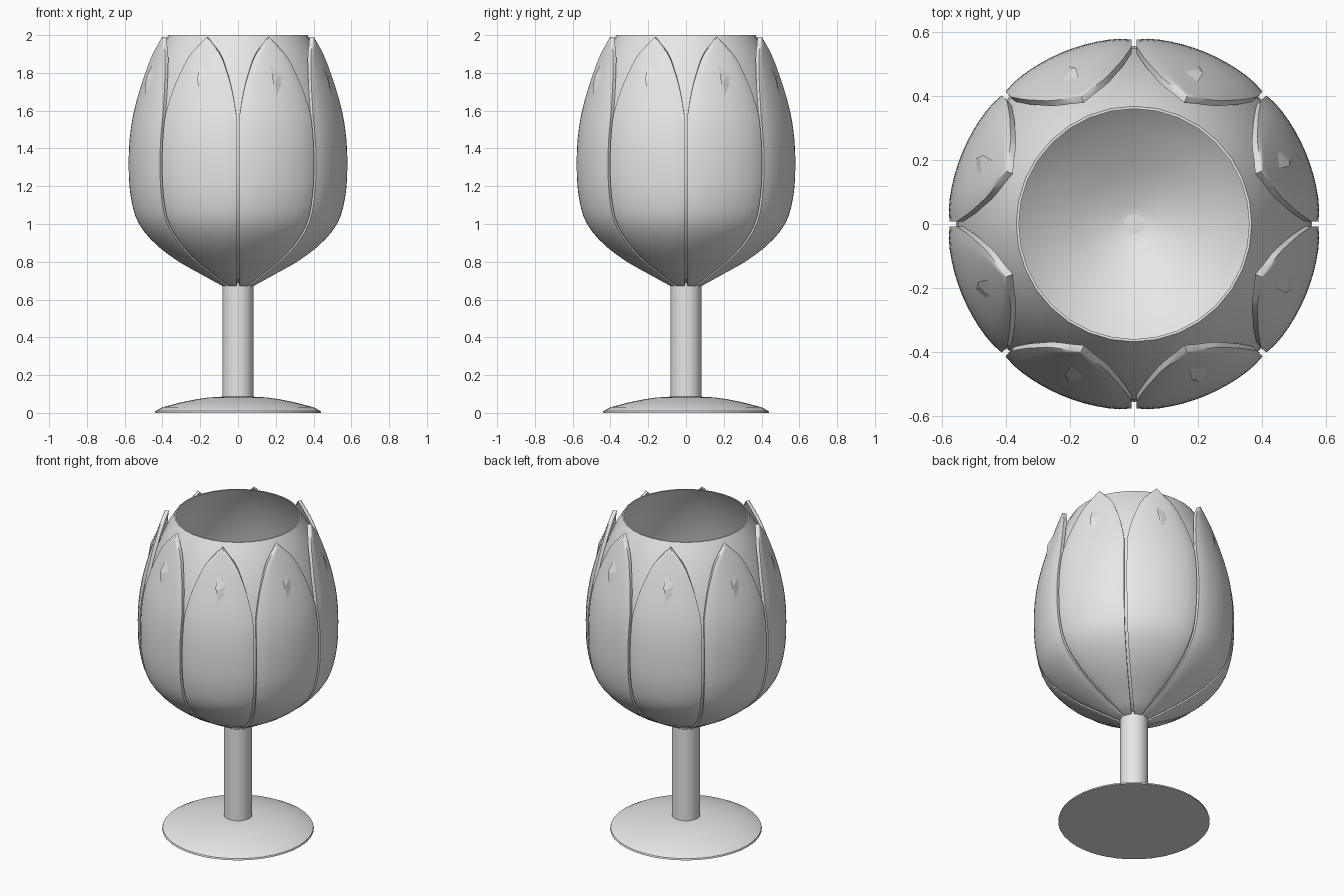
import bpy, bmesh, math
from mathutils import Matrix, Vector

cube = bpy.data.objects.get("Cube")
if cube:
    bpy.data.objects.remove(cube)

grey = bpy.data.materials.new("pale_grey")
grey.use_nodes = True
grey.diffuse_color = (0.8, 0.8, 0.8, 1)
grey.node_tree.nodes["Principled BSDF"].inputs["Base Color"].default_value = (0.8, 0.8, 0.8, 1)


def finish(name, bm, angle=40):
    bmesh.ops.remove_doubles(bm, verts=bm.verts, dist=0.0005)
    bmesh.ops.recalc_face_normals(bm, faces=bm.faces)
    mesh = bpy.data.meshes.new(name)
    bm.to_mesh(mesh)
    bm.free()
    mesh.materials.append(grey)
    obj = bpy.data.objects.new(name, mesh)
    bpy.context.collection.objects.link(obj)
    bpy.ops.object.select_all(action="DESELECT")
    obj.select_set(True)
    bpy.context.view_layer.objects.active = obj
    bpy.ops.object.shade_smooth_by_angle(angle=math.radians(angle))
    return obj


def lathe(name, profile, steps=32):
    """Spin a (radius, height) profile around the z axis."""
    bm = bmesh.new()
    verts = [bm.verts.new((r, 0, z)) for r, z in profile]
    edges = [bm.edges.new(pair) for pair in zip(verts, verts[1:])]
    bmesh.ops.spin(bm, geom=verts + edges, cent=(0, 0, 0), axis=(0, 0, 1),
                   angle=math.tau, steps=steps)
    return finish(name, bm)


def sample(table, z):
    """Smooth interpolation of a (height, value) table."""
    n = len(table)
    i = max(k for k in range(n - 1) if k == 0 or table[k][0] <= z)
    (z0, a), (z1, b) = table[i], table[i + 1]

    def slope(k):
        lo, hi = table[max(k - 1, 0)], table[min(k + 1, n - 1)]
        return (hi[1] - lo[1]) / (hi[0] - lo[0])
    t, h = (z - z0) / (z1 - z0), z1 - z0
    return ((2*t**3 - 3*t*t + 1) * a + (t**3 - 2*t*t + t) * h * slope(i)
            + (3*t*t - 2*t**3) * b + (t**3 - t*t) * h * slope(i + 1))


# Foot and stem
lathe("foot", [(0, 0), (0.44, 0), (0.437, 0.01), (0.40, 0.03), (0.30, 0.056),
               (0.22, 0.072), (0.15, 0.082), (0.08, 0.086), (0, 0.086)], 40)
lathe("stem", [(0, 0.05), (0.082, 0.05), (0.082, 0.69), (0, 0.69)])

# Bowl: thin shell, closed at the bottom and open at the top
outer = [(0, 0.675), (0.07, 0.685), (0.18, 0.745), (0.30, 0.825), (0.41, 0.92),
         (0.49, 1.02), (0.53, 1.12), (0.55, 1.22), (0.556, 1.32), (0.55, 1.45),
         (0.53, 1.58), (0.495, 1.72), (0.455, 1.83), (0.41, 1.93), (0.368, 2.0)]
inner = [(max(r - 0.008, 0), z + 0.015 * (1 - z / 2)) for r, z in outer]
lathe("bowl", outer + inner[::-1])

# Petals: radius and half-angle (degrees) by height
radius = [(0.672, 0.085), (0.73, 0.19), (0.80, 0.315), (0.89, 0.435), (1.0, 0.527),
          (1.13, 0.568), (1.28, 0.581), (1.45, 0.576), (1.6, 0.553), (1.8, 0.498),
          (1.99, 0.435)]
spread = [(1.45, 22.5), (1.55, 22), (1.7, 19.2), (1.8, 15.8), (1.9, 10.5), (1.99, 0)]
ROWS, COLS, THICK = 32, 12, 0.02


def petal_point(z, u, depth=0.0):
    r = sample(radius, z)
    gap = math.asin(0.008 / r)
    half = math.radians(22.5) - gap
    if z > 1.45:
        half = min(half, math.radians(sample(spread, z)))
    r -= depth + 0.005 * max(abs(u) - 0.8, 0) / 0.2
    a = u * half
    return Vector((r * math.cos(a), r * math.sin(a), z))


def build_petal(name, turn):
    bm = bmesh.new()
    sheets = []
    for depth in (0, THICK):
        grid = []
        for i in range(ROWS + 1):
            z = 0.672 + (1.99 - 0.672) * i / ROWS
            grid.append([bm.verts.new(petal_point(z, 2 * j / COLS - 1, depth))
                         for j in range(COLS + 1)])
        sheets.append(grid)
        for i in range(ROWS):
            for j in range(COLS):
                bm.faces.new((grid[i][j], grid[i][j + 1], grid[i + 1][j + 1], grid[i + 1][j]))
    # Close the rim between the outer and inner sheets
    for e in [e for e in bm.edges if e.is_boundary]:
        e.tag = True
    front, back = sheets
    for j in (0, COLS):
        for i in range(ROWS):
            bm.faces.new((front[i][j], front[i + 1][j], back[i + 1][j], back[i][j]))
    for j in range(COLS):
        bm.faces.new((front[0][j], front[0][j + 1], back[0][j + 1], back[0][j]))
    bmesh.ops.rotate(bm, verts=bm.verts, matrix=Matrix.Rotation(turn, 3, "Z"))
    finish(name, bm)


def build_fleck(name, turn):
    """Small raised kite-shaped fold near the petal tip."""
    bm = bmesh.new()
    corners = [(1.84, -0.12, 0), (1.77, -0.12, -0.012), (1.68, 0.0, 0),
               (1.74, 0.22, 0), (1.79, 0.25, 0)]
    ring = [bm.verts.new(petal_point(z, u, d - 0.001)) for z, u, d in corners]
    peak = bm.verts.new(petal_point(1.76, -0.02, -0.012))
    for a, b in zip(ring, ring[1:] + ring[:1]):
        bm.faces.new((a, b, peak))
    bmesh.ops.rotate(bm, verts=bm.verts, matrix=Matrix.Rotation(turn, 3, "Z"))
    finish(name, bm, 10)


for k in range(8):
    turn = math.radians(22.5 + 45 * k)
    build_petal(f"petal_{k + 1}", turn)
    build_fleck(f"petal_fold_{k + 1}", turn)
